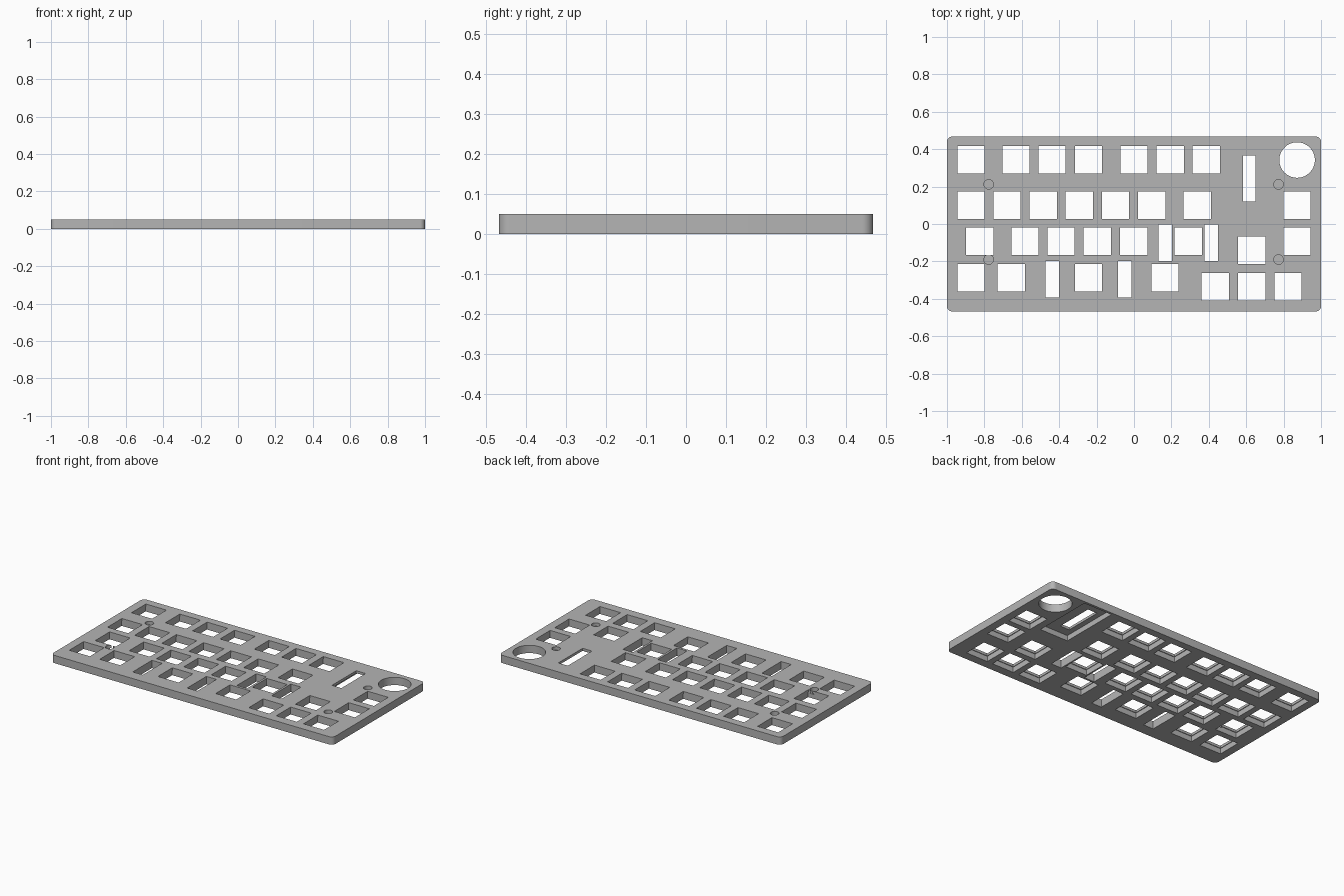
import bpy, bmesh
from mathutils import Matrix, Vector

cube = bpy.data.objects.get("Cube")
if cube:
    bpy.data.objects.remove(cube, do_unlink=True)

THICK = 0.05
KEY = 0.146       # switch opening
POCKET = 0.154    # wider clip relief under each opening
LIP = 0.034       # height where the relief ends

grey = bpy.data.materials.new("plate_grey")
grey.use_nodes = True
colour = (0.46, 0.46, 0.46, 1)
grey.diffuse_color = colour
grey.node_tree.nodes["Principled BSDF"].inputs["Base Color"].default_value = colour


def add_box(bm, x, y, w, d, z0, z1):
    m = Matrix.Translation((x, y, (z0 + z1) / 2)) @ Matrix.Diagonal((w, d, z1 - z0, 1))
    return bmesh.ops.create_cube(bm, size=1, matrix=m)["verts"]


def add_cylinder(bm, x, y, r, z0, z1, sides):
    bmesh.ops.create_cone(bm, cap_ends=True, segments=sides, radius1=r, radius2=r,
                          depth=z1 - z0, matrix=Matrix.Translation((x, y, (z0 + z1) / 2)))


def to_object(bm, name):
    mesh = bpy.data.meshes.new(name)
    bm.to_mesh(mesh)
    bm.free()
    mesh.materials.append(grey)
    obj = bpy.data.objects.new(name, mesh)
    bpy.context.collection.objects.link(obj)
    return obj


# Plate with rounded vertical corners
bm = bmesh.new()
add_box(bm, 0, 0, 2, 0.935, 0, THICK)
upright = [e for e in bm.edges
           if abs(e.verts[0].co.z - e.verts[1].co.z) > THICK / 2]
bmesh.ops.bevel(bm, geom=upright, offset=0.028, segments=8, profile=0.5, affect='EDGES')
plate = to_object(bm, "switch_plate")
bpy.context.view_layer.objects.active = plate
plate.select_set(True)


def cut(bm, name):
    cutter = to_object(bm, name)
    cutter.hide_render = True
    mod = plate.modifiers.new(name, 'BOOLEAN')
    mod.operation = 'DIFFERENCE'
    mod.solver = 'EXACT'
    mod.object = cutter
    bpy.ops.object.modifier_apply(modifier=name)
    bpy.data.objects.remove(cutter, do_unlink=True)


# Key rows: y position, then x positions
rows = [
    (0.343, [-0.872, -0.631, -0.438, -0.243, 0, 0.193, 0.387]),
    (0.1, [-0.872, -0.679, -0.486, -0.293, -0.099, 0.095, 0.338, 0.872]),
    (-0.092, [-0.825, -0.583, -0.39, -0.196, -0.002, 0.29, 0.872]),
    (-0.141, [0.63]),
    (-0.287, [-0.872, -0.656, -0.243, 0.166]),
    (-0.335, [0.435, 0.63, 0.823]),
]
openings, reliefs = bmesh.new(), bmesh.new()
for y, xs in rows:
    for x in xs:
        add_box(openings, x, y, KEY, KEY, -0.1, 0.1)
        add_box(reliefs, x, y, POCKET, POCKET, -0.1, LIP)
cut(openings, "key_openings")
cut(reliefs, "key_reliefs")

# Stabiliser slots either side of the two wide keys
bm = bmesh.new()
for x, y, half in ((0.29, -0.1, 0.123), (-0.243, -0.295, 0.193)):
    for side in (-1, 1):
        add_box(bm, x + side * half, y, 0.072, 0.195, -0.1, 0.1)
cut(bm, "stabiliser_slots")

# Display window and its pocket on the underside
bm = bmesh.new()
add_box(bm, 0.616, 0.243, 0.067, 0.246, -0.1, 0.1)
cut(bm, "display_window")
bm = bmesh.new()
add_box(bm, 0.648, 0.257, 0.2, 0.39, -0.1, LIP)
cut(bm, "display_pocket")

# Round dial opening
bm = bmesh.new()
add_cylinder(bm, 0.872, 0.342, 0.095, -0.1, 0.1, 64)
cut(bm, "dial_opening")

# Blind screw recesses in the top face
bm = bmesh.new()
for x in (-0.777, 0.773):
    for y in (0.212, -0.19):
        add_cylinder(bm, x, y, 0.0255, 0.028, 0.1, 32)
cut(bm, "screw_recesses")

bpy.ops.object.shade_smooth_by_angle(angle=0.52)
